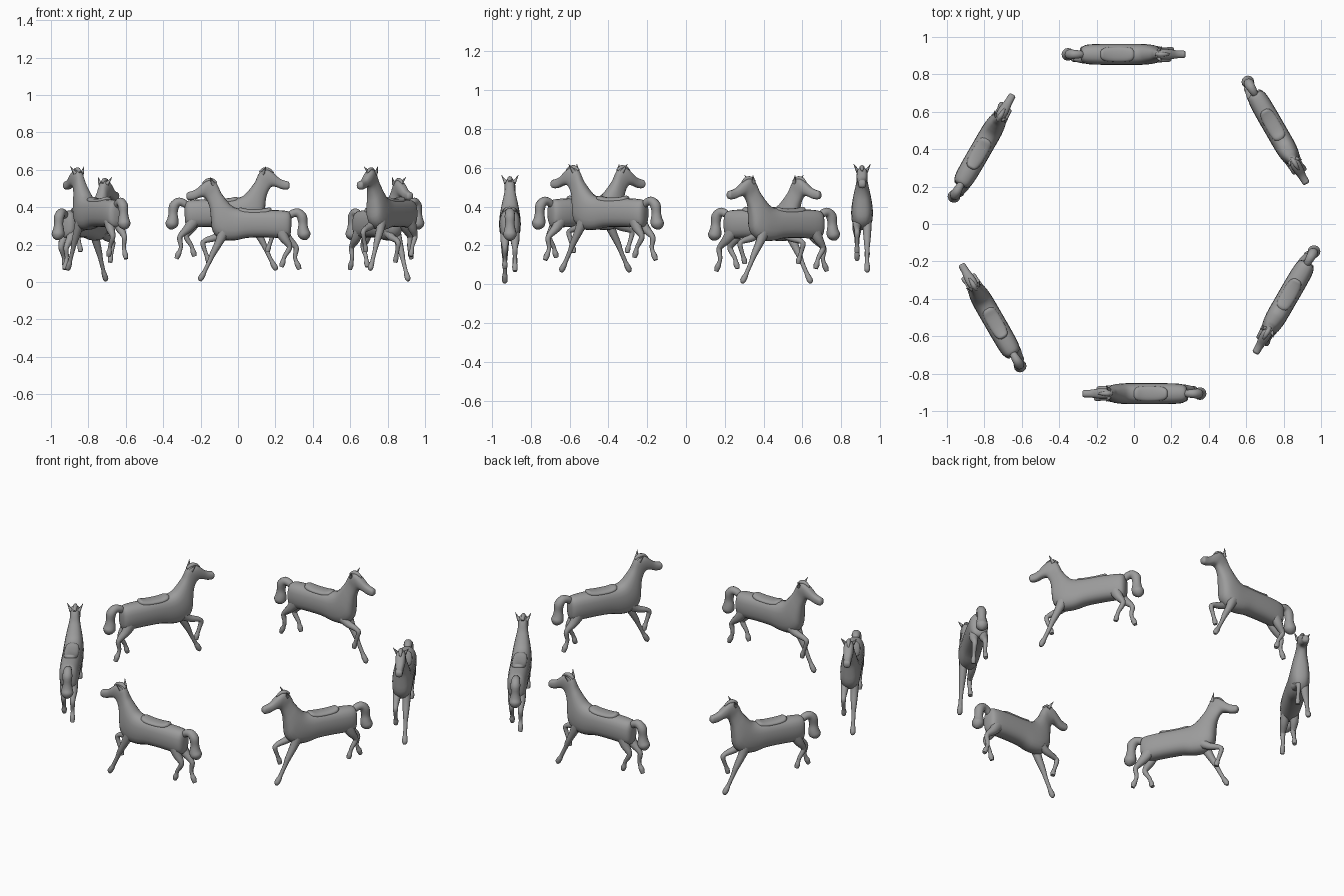
import bpy, bmesh, math
from mathutils import Matrix, Vector

if "Cube" in bpy.data.objects:
    bpy.data.objects.remove(bpy.data.objects["Cube"])

COAT = bpy.data.materials.new("grey_coat")
COAT.diffuse_color = (0.33, 0.33, 0.33, 1)
COAT.use_nodes = True
COAT.node_tree.nodes["Principled BSDF"].inputs["Base Color"].default_value = COAT.diffuse_color
RADIUS, LIFT = 0.907, 0.057
parts = {}


def spline(rows, steps):
    """Catmull-Rom refinement of a short list of equal-length tuples."""
    out = []
    for i in range(len(rows) - 1):
        p = [rows[max(i - 1, 0)], rows[i], rows[i + 1], rows[min(i + 2, len(rows) - 1)]]
        for s in range(steps):
            t = s / steps
            out.append([0.5 * (2 * b + (c - a) * t + (2 * a - 5 * b + 4 * c - d) * t * t
                        + (3 * b - a - 3 * c + d) * t ** 3) for a, b, c, d in zip(*p)])
    return out + [list(rows[-1])]


def loft(bm, rings, y=0.0, n=16, power=1.0, steps=3):
    """Skin rings given as (top x, top z, bottom x, bottom z, half width)."""
    prev = None
    rows = spline(rings, steps)
    for i, (ax, az, bx, bz, w) in enumerate(rows):
        ring = []
        for k in range(n):
            a = 2 * math.pi * k / n
            c, s = math.cos(a), math.sin(a)
            c = math.copysign(abs(c) ** power, c)
            s = math.copysign(abs(s) ** power, s)
            ring.append(bm.verts.new(((ax + bx) / 2 + c * (ax - bx) / 2, y + s * w,
                                      (az + bz) / 2 + c * (az - bz) / 2)))
        if prev:
            for k in range(n):
                bm.faces.new((prev[k], prev[(k + 1) % n], ring[(k + 1) % n], ring[k]))
        if i in (0, len(rows) - 1):
            bm.faces.new(ring)
        prev = ring


def limb(bm, path, y=0.0, n=10, widest=1.0):
    """Tapered tube along (x, z, radius) points in the side plane."""
    rings = []
    for i, (x, z, r) in enumerate(path):
        p, q = path[max(i - 1, 0)], path[min(i + 1, len(path) - 1)]
        t = Vector((q[0] - p[0], q[1] - p[1])).normalized()
        rings.append((x - t.y * r, z + t.x * r, x + t.y * r, z - t.x * r, min(r, widest)))
    loft(bm, rings, y, n)


def finish(name, bm):
    bmesh.ops.recalc_face_normals(bm, faces=bm.faces)
    for f in bm.faces:
        f.smooth = True
    for e in bm.edges:
        e.smooth = len(e.link_faces) < 2 or e.calc_face_angle(0) < math.radians(50)
    me = bpy.data.meshes.new(name)
    bm.to_mesh(me)
    bm.free()
    me.materials.append(COAT)
    parts[name] = me


# torso, neck and head in one skin, from rump to muzzle
bm = bmesh.new()
loft(bm, [
    (.286, .335, .284, .27, .02), (.276, .372, .273, .24, .042),
    (.24, .382, .24, .235, .053), (.15, .386, .15, .238, .056),
    (.06, .388, .05, .236, .056), (.005, .392, -.02, .222, .056),
    (-.03, .405, -.09, .228, .055), (-.055, .43, -.135, .27, .050),
    (-.075, .455, -.145, .34, .042), (-.092, .48, -.15, .39, .034),
    (-.105, .51, -.163, .43, .028), (-.122, .535, -.18, .452, .028),
    (-.155, .545, -.2, .452, .028), (-.19, .525, -.215, .447, .025),
    (-.225, .495, -.236, .439, .021), (-.256, .483, -.258, .437, .02),
    (-.268, .48, -.269, .44, .019), (-.276, .47, -.276, .448, .012)], n=20, power=0.8)
finish("body", bm)

# curled tail
bm = bmesh.new()
limb(bm, [(.265, .345, .016), (.292, .366, .021), (.32, .37, .024), (.342, .348, .027),
          (.347, .31, .024), (.348, .278, .03), (.354, .253, .034), (.358, .234, .023),
          (.358, .224, .007)], n=12)
finish("tail", bm)

# galloping legs, each ending in a flared hoof
legs = {
    "front_leg_reaching": (-.026, [(-.075, .27, .032), (-.1, .215, .022), (-.135, .15, .016),
                                   (-.15, .115, .012), (-.178, .058, .011), (-.186, .042, .014),
                                   (-.2, .018, .015), (-.204, .005, .007)]),
    "front_leg_folded": (.026, [(-.08, .262, .027), (-.12, .238, .02), (-.168, .224, .015),
                                (-.188, .208, .014), (-.178, .17, .011), (-.168, .142, .011),
                                (-.162, .125, .014), (-.158, .105, .012)]),
    "hind_leg_outer": (.026, [(.235, .275, .036), (.266, .23, .025), (.303, .195, .016),
                              (.312, .175, .014), (.305, .135, .011), (.311, .11, .011),
                              (.32, .09, .015), (.329, .067, .011)]),
    "hind_leg_inner": (-.026, [(.23, .275, .036), (.25, .23, .025), (.274, .195, .016),
                               (.273, .175, .014), (.25, .138, .011), (.243, .118, .011),
                               (.238, .1, .015), (.232, .08, .011)])}
for name, (y, path) in legs.items():
    bm = bmesh.new()
    limb(bm, path, y, widest=.024)
    finish(name, bm)

# ears splayed to both sides
bm = bmesh.new()
for s in (-1, 1):
    base, tip = Vector((-.132, s * .02, .522)), Vector((-.15, s * .043, .561))
    d = tip - base
    m = Matrix.Translation((base + tip) / 2) @ d.to_track_quat('Z', 'Y').to_matrix().to_4x4()
    bmesh.ops.create_cone(bm, cap_ends=True, segments=8, radius1=.011, radius2=.001,
                          depth=d.length, matrix=m)
finish("ears", bm)

# forelock between the ears
bm = bmesh.new()
limb(bm, [(-.115, .528, .008), (-.14, .543, .013), (-.168, .541, .01), (-.19, .525, .004)])
finish("forelock", bm)

# low saddle sunk into the back, with slightly raised front and back edges
bm = bmesh.new()
loft(bm, [(.0, .394, .0, .37, .02), (.015, .398, .015, .365, .034), (.05, .391, .05, .36, .04),
          (.11, .39, .11, .36, .04), (.15, .395, .15, .36, .036),
          (.17, .399, .168, .365, .028), (.18, .39, .178, .37, .016)], n=16, power=0.9)
finish("saddle", bm)

# ring of six horses, every other one raised
for k in range(6):
    place = (Matrix.Rotation(k * math.pi / 3, 4, 'Z')
             @ Matrix.Translation((0, -RADIUS, LIFT * (k % 2))))
    for name, me in parts.items():
        ob = bpy.data.objects.new(f"horse_{k + 1}_{name}", me)
        ob.matrix_world = place
        bpy.context.collection.objects.link(ob)
